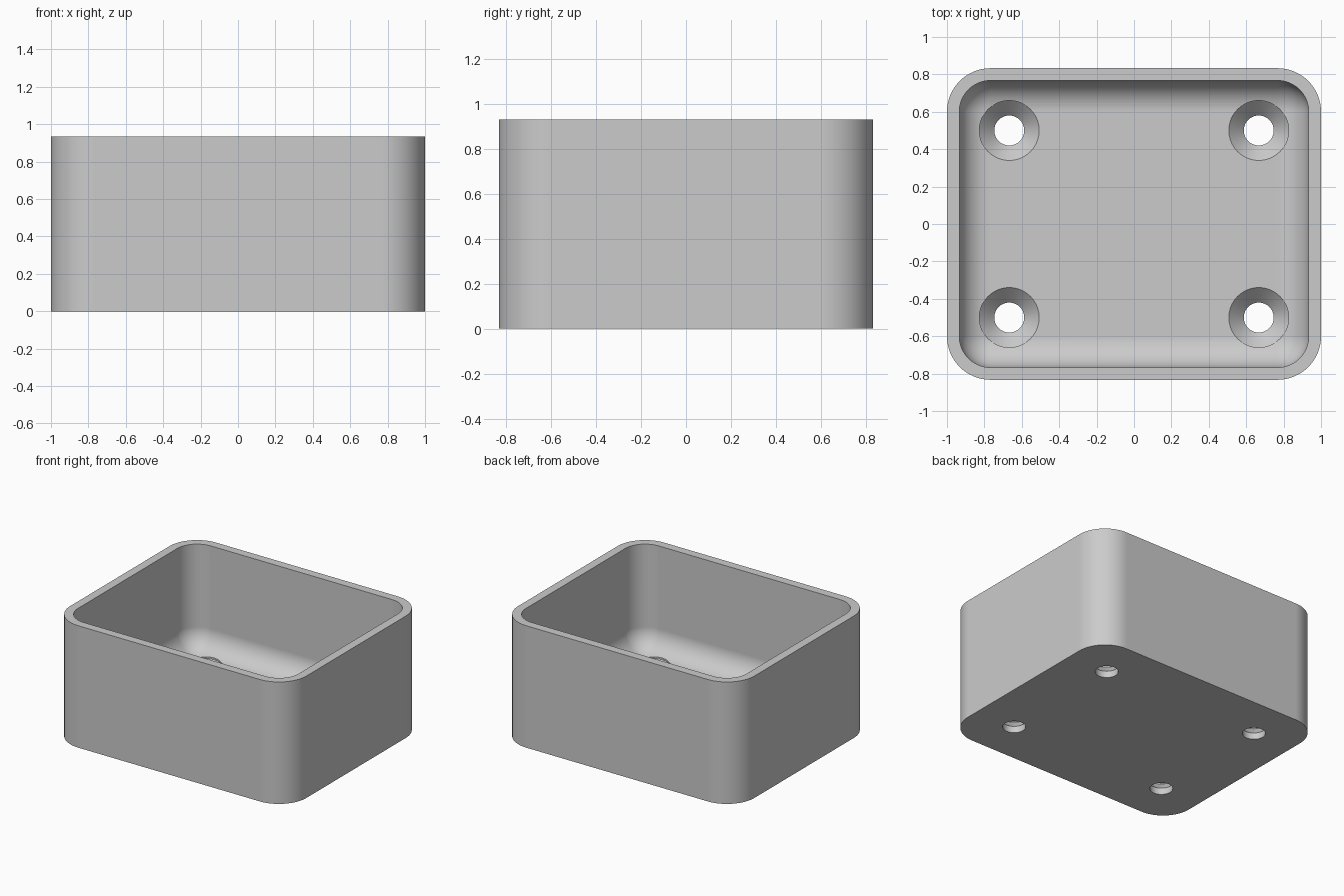
import bpy, bmesh
from math import sin, cos, pi, tau

if "Cube" in bpy.data.objects:
    bpy.data.objects.remove(bpy.data.objects["Cube"], do_unlink=True)

HEIGHT, FLOOR = 0.933, 0.133
CORNER_X, CORNER_Y = 0.767, 0.6      # centres of the rounded corners
OUTER_R, INNER_R = 0.233, 0.167
HOLE_X, HOLE_Y = 0.667, 0.5
STEPS = 16

grey = bpy.data.materials.new("grey plastic")
grey.use_nodes = True
grey.diffuse_color = (0.6, 0.6, 0.6, 1)
grey.node_tree.nodes["Principled BSDF"].inputs["Base Color"].default_value = (0.6, 0.6, 0.6, 1)


def rounded_ring(radius, z):
    """Points of a rounded rectangle, counter-clockwise."""
    points = []
    for i, (sx, sy) in enumerate([(1, 1), (-1, 1), (-1, -1), (1, -1)]):
        for k in range(STEPS + 1):
            a = (i + k / STEPS) * pi / 2
            points.append((sx * CORNER_X + radius * cos(a), sy * CORNER_Y + radius * sin(a), z))
    return points


def circle_ring(x, y, radius, z, count=64):
    return [(x + radius * cos(tau * k / count), y + radius * sin(tau * k / count), z)
            for k in range(count)]


def loft(bm, rings):
    """Skin a stack of rings and cap both ends."""
    loops = [[bm.verts.new(p) for p in ring] for ring in rings]
    for low, high in zip(loops, loops[1:]):
        for k in range(len(low)):
            n = (k + 1) % len(low)
            bm.faces.new((low[k], low[n], high[n], high[k]))
    bm.faces.new(loops[0][::-1])
    bm.faces.new(loops[-1])


def make_object(name, bm):
    bmesh.ops.remove_doubles(bm, verts=bm.verts, dist=0.0002)
    bmesh.ops.recalc_face_normals(bm, faces=bm.faces)
    mesh = bpy.data.meshes.new(name)
    bm.to_mesh(mesh)
    bm.free()
    mesh.materials.append(grey)
    obj = bpy.data.objects.new(name, mesh)
    bpy.context.collection.objects.link(obj)
    return obj


# Open box: outer wall, rim, inner wall, filleted floor
bm = bmesh.new()
rings = [rounded_ring(OUTER_R, 0), rounded_ring(OUTER_R, HEIGHT), rounded_ring(INNER_R, HEIGHT)]
for k in range(STEPS + 1):
    t = k / STEPS * pi / 2
    rings.append(rounded_ring(INNER_R * cos(t), FLOOR + INNER_R * (1 - sin(t))))
loft(bm, rings)
box = make_object("open_box", bm)

# Countersunk screw holes
bm = bmesh.new()
for sx in (-1, 1):
    for sy in (-1, 1):
        loft(bm, [circle_ring(sx * HOLE_X, sy * HOLE_Y, r, z)
                  for r, z in [(0.08, -0.1), (0.08, 0.05), (0.16, 0.13), (0.16, 0.3)]])
cutter = make_object("screw_hole_cutter", bm)

cut = box.modifiers.new("screw_holes", "BOOLEAN")
cut.operation = "DIFFERENCE"
cut.solver = "EXACT"
cut.object = cutter
bpy.context.view_layer.objects.active = box
box.select_set(True)
bpy.ops.object.modifier_apply(modifier=cut.name)
bpy.data.objects.remove(cutter, do_unlink=True)

# Smooth curves, crisp edges
bpy.ops.object.shade_smooth_by_angle(angle=pi / 6)
weighted = box.modifiers.new("weighted_normals", "WEIGHTED_NORMAL")
weighted.keep_sharp = True
